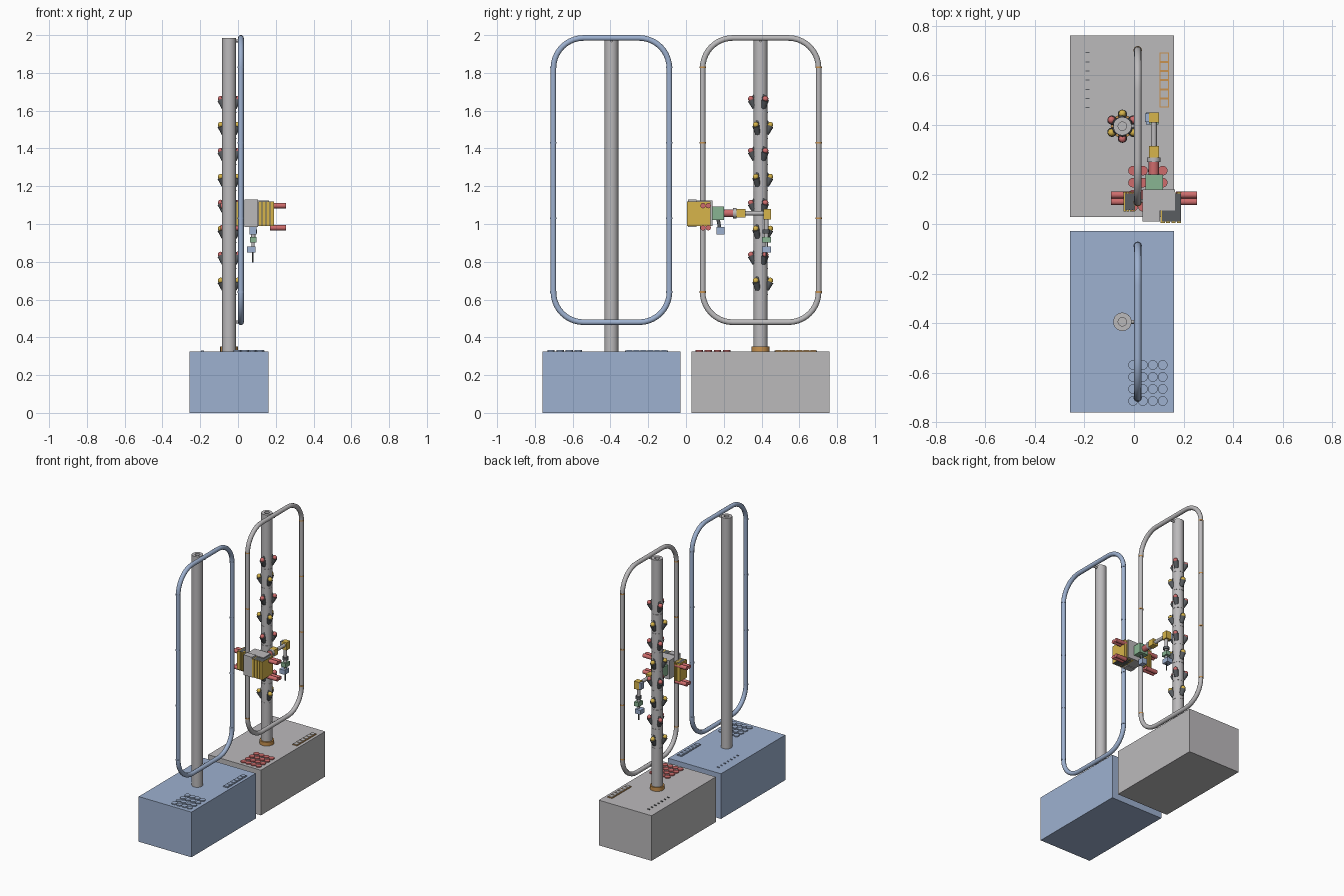
import bpy, bmesh, math
from mathutils import Vector, Matrix

cube = bpy.data.objects.get("Cube")
if cube:
    bpy.data.objects.remove(cube, do_unlink=True)


def material(name, r, g, b):
    m = bpy.data.materials.new(name)
    m.use_nodes = True
    m.diffuse_color = (r, g, b, 1)
    m.node_tree.nodes["Principled BSDF"].inputs["Base Color"].default_value = (r, g, b, 1)
    return m


BLUE = material("pale blue", .34, .44, .63)
GREY = material("light grey", .50, .49, .50)
DARK = material("dark grey", .10, .11, .12)
RED = material("soft red", .62, .15, .15)
YELLOW = material("mustard yellow", .68, .46, .07)
GREEN = material("soft green", .25, .46, .29)
ORANGE = material("orange", .58, .29, .08)


def finish(name, bm, mat, smooth=False):
    mesh = bpy.data.meshes.new(name)
    bmesh.ops.recalc_face_normals(bm, faces=bm.faces)
    bm.to_mesh(mesh)
    bm.free()
    mesh.materials.append(mat)
    ob = bpy.data.objects.new(name, mesh)
    bpy.context.collection.objects.link(ob)
    if smooth:
        bpy.ops.object.select_all(action="DESELECT")
        ob.select_set(True)
        bpy.context.view_layer.objects.active = ob
        bpy.ops.object.shade_smooth_by_angle(angle=math.radians(40))
    return ob


def add_box(bm, x, y, z):
    """Add a box given by (min, max) ranges."""
    c = [(a + b) / 2 for a, b in (x, y, z)]
    s = [b - a for a, b in (x, y, z)]
    bmesh.ops.create_cube(bm, size=1, matrix=Matrix.Translation(c) @ Matrix.Diagonal((*s, 1)))


def box(name, mat, x, y, z):
    bm = bmesh.new()
    add_box(bm, x, y, z)
    return finish(name, bm, mat)


def add_rod(bm, p, q, r, r2=None, sides=20):
    p, q = Vector(p), Vector(q)
    d = q - p
    turn = d.to_track_quat("Z", "Y").to_matrix().to_4x4()
    bmesh.ops.create_cone(bm, cap_ends=True, segments=sides, radius1=r,
                          radius2=r if r2 is None else r2, depth=d.length,
                          matrix=Matrix.Translation((p + q) / 2) @ turn)


def rod(name, mat, p, q, r, r2=None, sides=20):
    bm = bmesh.new()
    add_rod(bm, p, q, r, r2, sides)
    return finish(name, bm, mat, True)


POLE_X, LOOP_X, DECK, TOP = -.047, .015, .325, 1.985


def hollow_pole(name, mat, y):
    bm = bmesh.new()
    outline = [(0, DECK), (.037, DECK), (.037, TOP), (.017, TOP), (.017, TOP - .03), (0, TOP - .03)]
    vs = [bm.verts.new((POLE_X + r, y, z)) for r, z in outline]
    es = [bm.edges.new(pair) for pair in zip(vs, vs[1:])]
    bmesh.ops.spin(bm, geom=vs + es, cent=(POLE_X, y, 0), axis=(0, 0, 1),
                   angle=math.tau, steps=32)
    bmesh.ops.remove_doubles(bm, verts=bm.verts, dist=.0001)
    finish(name, bm, mat, True)


def rail_loop(name, mat, y):
    """Rounded rectangular tube standing in the y-z plane."""
    curve = bpy.data.curves.new(name, "CURVE")
    curve.dimensions = "3D"
    curve.bevel_depth = .0155
    curve.bevel_resolution = 3
    r, half, mid, tall = .16, .307, 1.2325, .7525
    pts = []
    for k, (sy, sz) in enumerate([(1, 1), (-1, 1), (-1, -1), (1, -1)]):
        for i in range(11):
            a = math.pi / 2 * (k + i / 10)
            pts.append((LOOP_X, y + sy * (half - r) + r * math.cos(a),
                        mid + sz * (tall - r) + r * math.sin(a), 1))
    s = curve.splines.new("POLY")
    s.points.add(len(pts) - 1)
    for point, co in zip(s.points, pts):
        point.co = co
    s.use_cyclic_u = True
    curve.materials.append(mat)
    ob = bpy.data.objects.new(name, curve)
    bpy.context.collection.objects.link(ob)


def station(prefix, y, main, disc_mat, tray_mat, cell_mat, band_mat, slot_mat, disc_y):
    box(prefix + "_base", main, (-.258, .162), (y - .366, y + .366), (0, DECK))
    hollow_pole(prefix + "_pole", GREY, y)
    rail_loop(prefix + "_rail_loop", main, y)
    # Deck: four by four pots, long tray and row of slots
    bm = bmesh.new()
    for i in range(4):
        for j in range(4):
            x, v = -.004 + i * .04, disc_y + j * .0485
            add_rod(bm, (x, v, DECK), (x, v, DECK + .007), .0195, sides=16)
    finish(prefix + "_pots", bm, disc_mat, True)
    t = y + .075
    box(prefix + "_tray", tray_mat, (.104, .141), (t, t + .222), (DECK, DECK + .005))
    cells, slots = bmesh.new(), bmesh.new()
    for i in range(6):
        add_box(cells, (.108, .137), (t + .004 + i * .037, t + .033 + i * .037), (DECK + .002, DECK + .008))
    for i in range(7):
        v = t + i * .037
        add_box(slots, (-.196, -.18), (v - .002, v + .002), (DECK, DECK + .005))
    finish(prefix + "_tray_cells", cells, cell_mat)
    finish(prefix + "_deck_slots", slots, slot_mat)
    # Rail couplings and ties to the pole
    bm = bmesh.new()
    for side in (-1, 1):
        for z in (1.83, 1.43, 1.03, .64):
            v = y + side * .307
            add_rod(bm, (LOOP_X, v, z - .004), (LOOP_X, v, z + .004), .017, sides=16)
    finish(prefix + "_rail_couplings", bm, band_mat, True)
    for end, z in (("upper", 1.97), ("lower", .48)):
        rod(f"{prefix}_{end}_rail_tie", GREY, (POLE_X + .03, y, z), (LOOP_X, y, z), .008, sides=12)


station("front", -.395, BLUE, BLUE, BLUE, BLUE, BLUE, BLUE, -.715)
station("rear", .395, GREY, RED, ORANGE, GREY, ORANGE, DARK, .07)

# Rear pole: foot collar and rings of tilted cups holding round fruit
PY = .395
rod("pole_collar", ORANGE, (POLE_X, PY, DECK), (POLE_X, PY, .352), .047, sides=24)
cups, seams = bmesh.new(), bmesh.new()
fruit = {"red": bmesh.new(), "yellow": bmesh.new()}
for level in range(8):
    z = 1.655 - level * .1375
    add_rod(seams, (POLE_X, PY, z - .068), (POLE_X, PY, z - .062), .0385, sides=32)
    kind, start = ("red", 30) if level % 2 == 0 else ("yellow", 90)
    for k in range(3):
        a = math.radians(start + 120 * k)
        out = Vector((math.cos(a), math.sin(a), 0))
        foot = Vector((POLE_X, PY, z)) + out * .03
        add_rod(cups, foot + Vector((0, 0, -.04)), foot + out * .02 + Vector((0, 0, .002)), .014, .019, 14)
        add_rod(cups, foot + out * .004 + Vector((0, 0, .012)), foot + out * .004 + Vector((0, 0, .03)), .012, .006, 10)
        bmesh.ops.create_uvsphere(fruit[kind], u_segments=12, v_segments=8, radius=.0155,
                                  matrix=Matrix.Translation(foot + out * .021 + Vector((0, 0, .008))))
finish("pole_cups", cups, DARK, True)
finish("pole_seams", seams, GREY, True)
finish("red_fruit", fruit["red"], RED, True)
finish("yellow_fruit", fruit["yellow"], YELLOW, True)

# Carriage riding on the rear rail
box("carriage_body", GREY, (.035, .165), (.055, .14), (.99, 1.125))
box("carriage_front_plate", GREY, (.035, .105), (.01, .055), (.985, 1.13))
for name, x, y in (("left", (.108, .195), (.005, .13)), ("right", (-.042, .008), (.05, .13))):
    box(name + "_drive_core", DARK, (x[0] + .006, x[1] - .006), (y[0] + .006, y[1] - .006), (.99, 1.12))
    bm = bmesh.new()
    w = (x[1] - x[0]) / 4
    for i in range(4):
        add_box(bm, (x[0] + i * w, x[0] + (i + .75) * w), y, (.99, 1.12))
    finish(name + "_drive_fins", bm, YELLOW)
bm = bmesh.new()
for z in (.98, 1.097):
    for y in (.09, .118):
        add_rod(bm, (.17, y, z), (.255, y, z), .014)
        add_rod(bm, (-.093, y, z), (.0, y, z), .014)
finish("roller_motors", bm, RED, True)

# Reaching arm
AX, AZ = .08, 1.057
box("arm_mount", GREEN, (.047, .117), (.14, .2), (1.022, 1.092))
rod("arm_swivel", RED, (AX, .2, AZ), (AX, .25, AZ), .021)
rod("arm_flange", GREY, (AX, .25, AZ), (AX, .268, AZ), .027)
box("arm_shoulder", YELLOW, (.06, .1), (.268, .315), (1.035, 1.08))
rod("arm_tube", GREY, (AX, .315, AZ), (AX, .42, AZ), .012)
box("arm_elbow", YELLOW, (.06, .1), (.41, .45), (1.025, 1.08))
box("elbow_motor", BLUE, (.045, .06), (.413, .447), (1.03, 1.075))
rod("arm_drop_tube", GREY, (AX, .425, 1.025), (AX, .425, .93), .012)
rod("wrist_ring", DARK, (AX, .425, .97), (AX, .425, .95), .02)
box("wrist", GREEN, (.063, .098), (.402, .45), (.902, .932))
rod("wrist_pin", GREY, (AX, .425, .905), (AX, .425, .875), .008)
box("gripper", BLUE, (.048, .092), (.402, .45), (.85, .882))
rod("gripper_needle", DARK, (.078, .425, .852), (.078, .425, .797), .004, sides=8)

# Camera hung below the arm mount
rod("camera_stem", DARK, (AX, .17, 1.025), (AX, .18, .97), .009, sides=12)
box("camera_body", BLUE, (.062, .098), (.162, .205), (.945, .985))
